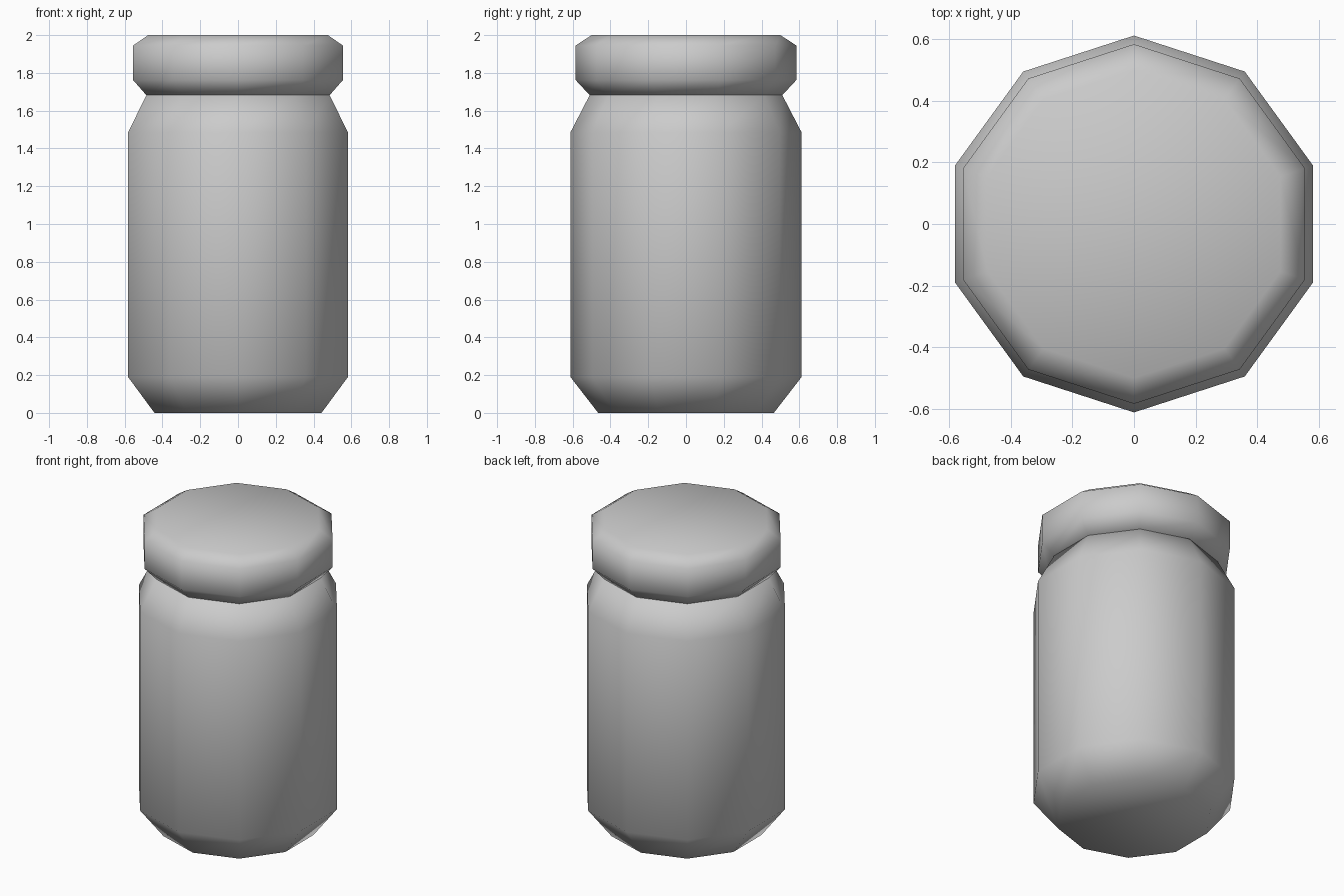
import bpy
import bmesh
from math import cos, sin, pi

cube = bpy.data.objects.get("Cube")
if cube:
    bpy.data.objects.remove(cube, do_unlink=True)

SIDES = 10

# One plain grey for the whole jar
grey = bpy.data.materials.new("plain_grey")
grey.use_nodes = True
grey.diffuse_color = (0.6, 0.6, 0.6, 1)
grey.node_tree.nodes["Principled BSDF"].inputs["Base Color"].default_value = (0.6, 0.6, 0.6, 1)


def turned(name, profile):
    """Closed smooth solid from (radius, height) rings, with a corner facing front."""
    bm = bmesh.new()
    rings = []
    for r, z in profile:
        angles = [2 * pi * i / SIDES - pi / 2 for i in range(SIDES)]
        rings.append([bm.verts.new((r * cos(a), r * sin(a), z)) for a in angles])
    for low, high in zip(rings, rings[1:]):
        for i in range(SIDES):
            j = (i + 1) % SIDES
            bm.faces.new((low[i], low[j], high[j], high[i]))
    bm.faces.new(rings[0][::-1])
    bm.faces.new(rings[-1])
    for f in bm.faces:
        f.smooth = True
    mesh = bpy.data.meshes.new(name)
    bm.to_mesh(mesh)
    bm.free()
    mesh.materials.append(grey)
    obj = bpy.data.objects.new(name, mesh)
    bpy.context.collection.objects.link(obj)
    return obj


# Body with chamfered base and sloping shoulder
turned("jar_body", [(0.465, 0), (0.612, 0.19), (0.612, 1.485), (0.51, 1.682)])

# Lid flaring out above the neck
turned("jar_lid", [(0.51, 1.682), (0.584, 1.762), (0.584, 1.945), (0.5, 2.0)])
